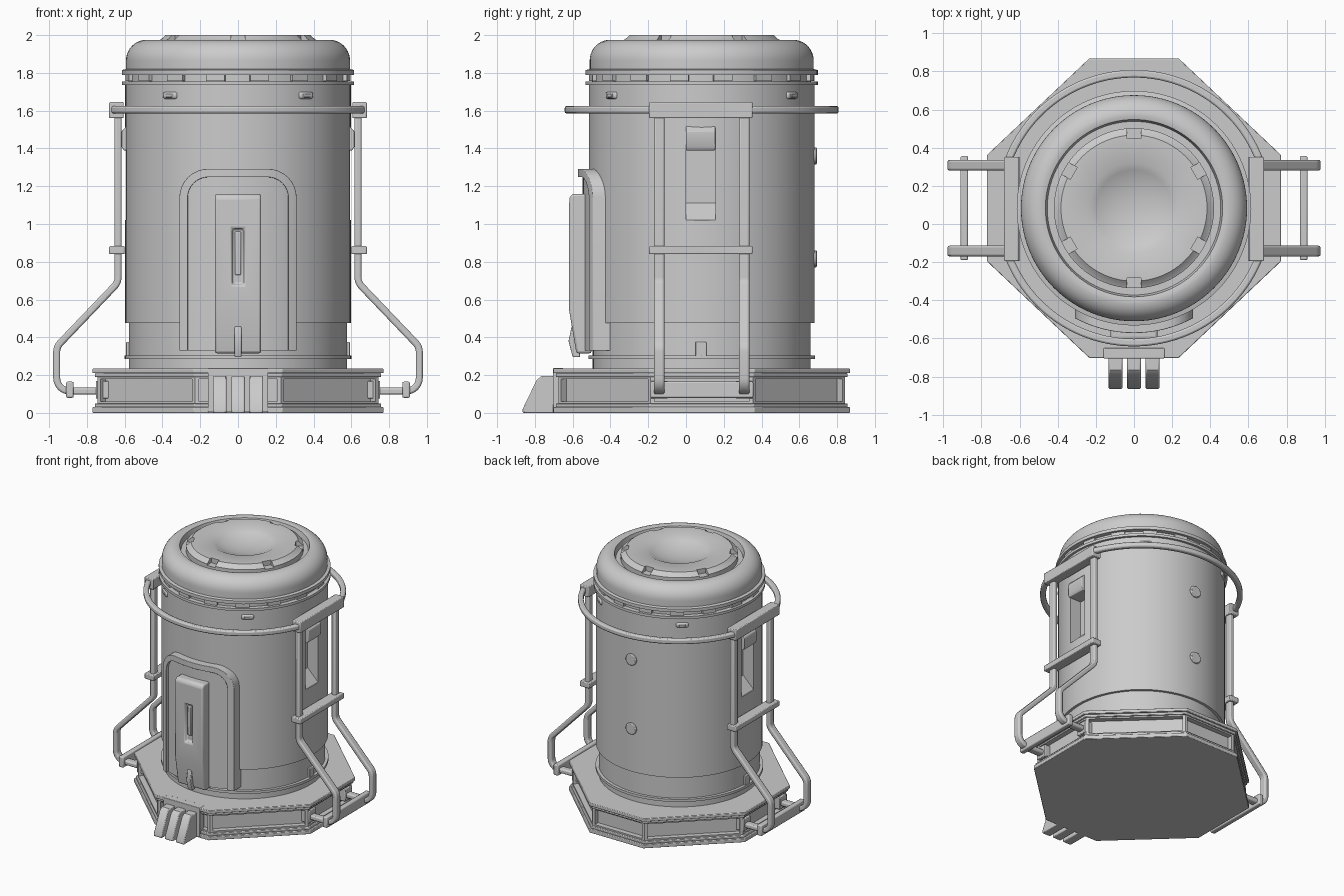
import bpy, bmesh, math
from mathutils import Vector, Matrix

if "Cube" in bpy.data.objects:
    bpy.data.objects.remove(bpy.data.objects["Cube"])

CY = 0.083  # y of the canister axis


def finish(name, bm, bevel=0.0):
    bmesh.ops.recalc_face_normals(bm, faces=bm.faces)
    me = bpy.data.meshes.new(name)
    bm.to_mesh(me)
    bm.free()
    ob = bpy.data.objects.new(name, me)
    bpy.context.collection.objects.link(ob)
    if bevel:
        add_bevel(ob, bevel)
    return ob


def add_bevel(ob, width, segments=2):
    m = ob.modifiers.new("bevel", 'BEVEL')
    m.width, m.segments = width, segments
    m.limit_method, m.angle_limit = 'ANGLE', math.radians(40)


def lathe(name, profile, steps=96):
    bm = bmesh.new()
    vs = [bm.verts.new((r, CY, z)) for r, z in profile]
    es = [bm.edges.new(p) for p in zip(vs, vs[1:])]
    bmesh.ops.spin(bm, geom=vs + es, cent=(0, CY, 0), axis=(0, 0, 1),
                   angle=2 * math.pi, steps=steps)
    bmesh.ops.remove_doubles(bm, verts=bm.verts, dist=1e-4)
    return finish(name, bm)


def prism(name, pts, lo, hi, axis, bevel=0.0):
    place = {'x': lambda u, v, w: (w, u, v), 'y': lambda u, v, w: (u, w, v),
             'z': lambda u, v, w: (u, v, w)}[axis]
    bm = bmesh.new()
    a = [bm.verts.new(place(u, v, lo)) for u, v in pts]
    b = [bm.verts.new(place(u, v, hi)) for u, v in pts]
    bm.faces.new(a)
    bm.faces.new(b)
    for i in range(len(a)):
        j = (i + 1) % len(a)
        bm.faces.new((a[i], a[j], b[j], b[i]))
    return finish(name, bm, bevel)


def box(name, x, y, z, bevel=0.0, spin=0.0):
    bm = bmesh.new()
    size = [abs(r[1] - r[0]) for r in (x, y, z)]
    mid = [(r[0] + r[1]) / 2 for r in (x, y, z)]
    mat = (Matrix.Translation((0, CY, 0)) @ Matrix.Rotation(spin, 4, 'Z') @ Matrix.Translation((0, -CY, 0))
           @ Matrix.Translation(mid) @ Matrix.Diagonal((*size, 1)))
    bmesh.ops.create_cube(bm, size=1, matrix=mat)
    return finish(name, bm, bevel)


def fillet(pts, r, n=6):
    pts = [Vector(p) for p in pts]
    out = [pts[0]]
    for a, b, c in zip(pts, pts[1:], pts[2:]):
        d1, d2 = (a - b).normalized(), (c - b).normalized()
        t = r / math.tan(d1.angle(d2) / 2)
        p, q = b + d1 * t, b + d2 * t
        # rational quadratic gives a true circular arc
        w = math.sin(d1.angle(d2) / 2)
        for i in range(n + 1):
            s = i / n
            k = ((1 - s) ** 2, 2 * s * (1 - s) * w, s * s)
            out.append((p * k[0] + b * k[1] + q * k[2]) / sum(k))
    return out + [pts[-1]]


def strip(path, thick):
    left, right = [], []
    for i, p in enumerate(path):
        d1 = (p - path[max(i - 1, 0)]).normalized()
        d2 = (path[min(i + 1, len(path) - 1)] - p).normalized()
        d = (d1 + d2).normalized()
        n = Vector((-d.y, d.x)) * thick / 2
        left.append(p + n)
        right.append(p - n)
    return left + right[::-1]


def carve(ob, cutter, op='DIFFERENCE'):
    m = ob.modifiers.new("cut", 'BOOLEAN')
    m.object, m.operation, m.solver = cutter, op, 'EXACT'
    bpy.context.view_layer.objects.active = ob
    bpy.ops.object.modifier_apply(modifier="cut")
    bpy.data.objects.remove(cutter)


# Octagonal base: stacked plates around a core with recessed side panels
def octagon(inset):
    k = 1 - inset / 0.75
    q = [(.235, .785), (-.235, .785), (-.77, .28), (-.77, -.28),
         (-.235, -.785), (.235, -.785), (.77, -.28), (.77, .28)]
    return [(x * k, y * k + CY) for x, y in q]

for name, inset, lo, hi in (("base_bottom_plate", 0, 0, .03), ("base_lower_step", .012, .03, .05),
                            ("base_upper_step", .012, .19, .21), ("base_top_plate", 0, .21, .235)):
    prism(name, octagon(inset), lo, hi, 'z', .004)
core = prism("base_core", octagon(.025), .04, .2, 'z')
bm = bmesh.new()
bm.from_mesh(core.data)
bmesh.ops.inset_individual(bm, faces=[f for f in bm.faces if abs(f.normal.z) < .5],
                           thickness=.03, depth=0)
walls = [f for f in bm.faces if abs(f.normal.z) < .5 and all(.05 < v.co.z < .19 for v in f.verts)]
for f in walls:
    r = bmesh.ops.extrude_discrete_faces(bm, faces=[f])
    g = r['faces'][0]
    bmesh.ops.translate(bm, verts=g.verts, vec=g.normal * -.04)
bm.to_mesh(core.data)
bm.free()

# Front bracket with three sloping fins
box("front_bracket", (-.16, .16), (-.705, -.65), (.005, .237), .004)
for i, x in enumerate((-.097, 0, .097)):
    prism(f"front_fin_{i}", [(-.69, 0), (-.865, 0), (-.865, .02), (-.79, .175), (-.765, .195), (-.69, .195)],
          x - .036, x + .036, 'x', .006)

# Canister body with flanges and rounded shoulder
dome = [(.485 + .108 * math.cos(a), 1.865 + .11 * math.sin(a))
        for a in (math.radians(9 * i) for i in range(11))]
body = lathe("canister_body", [
    (0, .2), (.577, .2), (.577, .285), (.6, .285), (.6, .305), (.577, .305), (.577, .475),
    (.597, .475), (.597, 1.735), (.615, 1.735), (.615, 1.755), (.58, 1.755), (.58, 1.79),
    (.615, 1.79), (.615, 1.815), (.593, 1.82)] + dome + [(.465, 1.97), (.455, 1.93), (0, 1.93)])

# Lid with shallow bowl and six edge notches
lid = lathe("lid", [(0, 1.9), (.42, 1.9), (.42, 1.972), (.405, 1.98), (.383, 2), (.237, 2), (.2, 1.981),
                    (.15, 1.962), (.1, 1.95), (.05, 1.943), (0, 1.941)])
for i in range(6):
    a = math.radians(60 * i)
    carve(lid, box("notch_cutter", (-.036, .036), (CY + .365, CY + .5), (1.962, 2.1), 0, a))

# Teeth between the two upper flanges
for i in range(16):
    box(f"flange_tooth_{i}", (-.05, .05), (CY + .56, CY + .598), (1.757, 1.788), 0, math.radians(22.5 * i + 11))

# Small pill vents below the flange
for i, deg in enumerate((37, -37, 143, -143)):
    a = math.radians(deg)
    box(f"vent_{i}", (-.045, .045), (CY + .58, CY + .608), (1.662, 1.7), .012, a)
    box(f"vent_core_{i}", (-.022, .022), (CY + .58, CY + .613), (1.671, 1.691), .004, a)

# Round buttons on the back
for i, z in enumerate((.815, 1.36)):
    bm = bmesh.new()
    bmesh.ops.create_cone(bm, cap_ends=True, segments=32, radius1=.045, radius2=.045, depth=.04,
                          matrix=Matrix.Translation((0, CY + .59, z)) @ Matrix.Rotation(math.pi / 2, 4, 'X'))
    finish(f"back_button_{i}", bm, .006)

# Curved front hatch: panel and raised arch trim
arch = fillet([(-.288, .33), (-.288, 1.27), (.288, 1.27), (.288, .33)], .13, 8)
shell = [(0, .2), (0.63, .2), (0.63, 1.4), (0, 1.4), (0, .2)]
panel = lathe("hatch_panel", shell)
carve(panel, prism("panel_cutter", arch, -.9, -.3, 'y'), 'INTERSECT')
trim = lathe("hatch_trim", [(r * .655 / .63, z) for r, z in shell])
carve(trim, prism("trim_cutter", strip(arch, .044), -.9, -.3, 'y'), 'INTERSECT')
add_bevel(trim, .013, 3)

# Hatch handle plate with slot and lower latch
plate = prism("hatch_plate", [(-.5, 1.16), (-.6, 1.16), (-.618, 1.14), (-.62, .55), (-.58, .315), (-.5, .315)],
              -.122, .122, 'x')
carve(plate, box("slot_cutter", (-.03, .03), (-.7, -.595), (.68, .975)))
add_bevel(plate, .012)
box("slot_insert", (-.016, .016), (-.61, -.58), (.73, .96), .006)
prism("hatch_latch", [(-.56, .46), (-.605, .46), (-.622, .38), (-.6, .295), (-.56, .295)], -.018, .018, 'x', .005)

# Guard ring: front and back arcs ending at the side brackets
for name, s in (("guard_ring_front", -1), ("guard_ring_back", 1)):
    path = []
    for i in range(49):
        a = math.radians(21 + 138 * i / 48)
        path.append(Vector((.705 * math.cos(a), CY + s * .705 * math.sin(a))))
    prism(name, strip(path, .04), 1.585, 1.625, 'z', .01)

# Left and right sides
for side, s in (("right", 1), ("left", -1)):
    # Chute opening with hood
    carve(body, prism("chute_cutter", [(s * x, z) for x, z in
                                       ((.7, 1.02), (.59, 1.02), (.5, 1.11), (.5, 1.5), (.7, 1.5))], 0, .155, 'y'))
    prism(f"chute_hood_{side}", [(s * x, z) for x, z in
                                 ((.48, 1.39), (.605, 1.39), (.617, 1.41), (.617, 1.49), (.585, 1.525), (.48, 1.525))],
          0, .155, 'y', .004)
    box(f"skirt_tab_{side}", (s * .55, s * .592), (.05, .108), (.285, .375), .004)
    # Upper bracket, middle clamp and foot crossbar
    box(f"upper_bracket_{side}", (s * .605, s * .682), (-.195, .352), (1.56, 1.645), .006)
    box(f"middle_clamp_{side}", (s * .6, s * .682), (-.195, .352), (.84, .883), .006)
    box(f"foot_crossbar_{side}", (s * .87, s * .91), (-.19, .357), (.08, .165), .008)
    # Bent carrying legs
    leg = fillet([(s * .635, 1.6), (s * .635, .69), (s * .96, .35), (s * .96, .115), (s * .68, .115)], .07)
    for end, y in (("front", -.142), ("back", .308)):
        prism(f"leg_{side}_{end}", strip(leg, .037), y - .028, y + .028, 'y', .01)
        box(f"leg_socket_{side}_{end}", (s * .68, s * .752), (y - .045, y + .045), (.075, .17), .005)

# Smooth shading with crisp edges
bpy.ops.object.select_all(action='SELECT')
bpy.context.view_layer.objects.active = body
bpy.ops.object.shade_smooth_by_angle(angle=math.radians(32))
